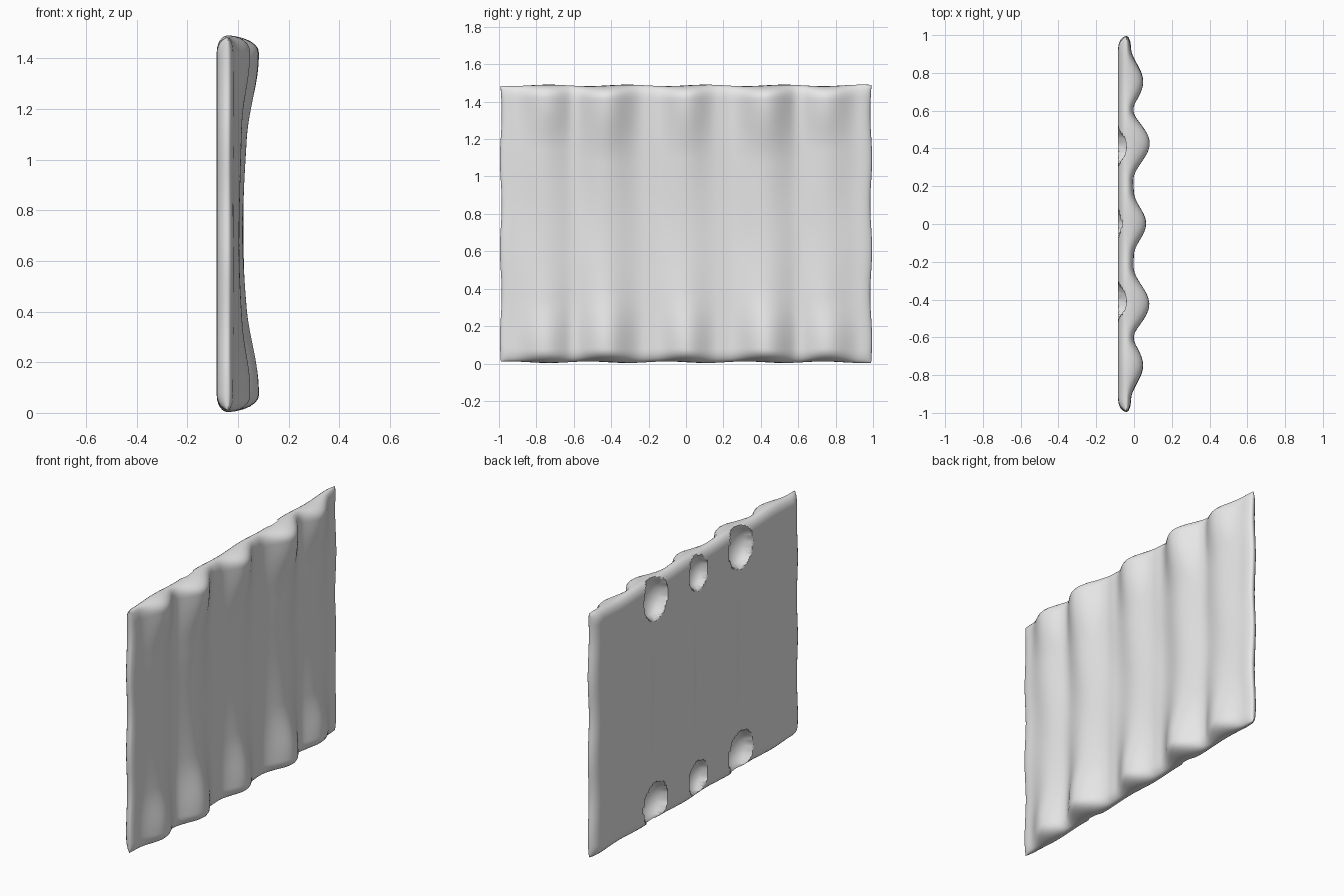
import bpy, bmesh
from math import sin, cos, pi, sqrt

cube = bpy.data.objects.get("Cube")
if cube:
    bpy.data.objects.remove(cube, do_unlink=True)

HALF, TOP = 0.99, 1.48           # half length along y, height
CORE, FLOOR, BACK = -0.04, -0.017, -0.084
ROUND = 0.065                    # edge rounding radius

# Ridges: centre y, half width, x at the ends, x at mid height, bulb length
RIDGES = [(0, 0.17, 0.064, 0.02, 0.3)]
# Dimples behind the bulbs: centre y, half width, half height, depth
DIMPLES = [(0, 0.085, 0.10, 0.065)]
for s in (-1, 1):
    RIDGES += [(s * 0.43, 0.21, 0.082, 0.022, 0.32),
               (s * 0.75, 0.19, 0.048, 0.005, 0.26)]
    DIMPLES.append((s * 0.41, 0.11, 0.125, 0.085))


def bump(d):
    return cos(d * pi / 2) ** 2 if abs(d) < 1 else 0


def edge(d):
    d = min(max(d / ROUND, 0), 1)
    return sqrt(1 - (1 - d) ** 2)


def stations(lo, hi, n):
    """Positions from lo to hi, packed closer at the rounded borders."""
    rim = [ROUND * (1 - cos(k * pi / 12)) for k in range(6)]
    a, b = lo + ROUND, hi - ROUND
    mid = [a + (b - a) * k / n for k in range(n + 1)]
    return [lo + r for r in rim] + mid + [hi - r for r in reversed(rim)]


def front_x(y, z):
    t = min(z, TOP - z)
    far = min(t / (TOP / 2), 1)
    bow = 0.5 + 0.5 * cos(far * pi)
    x = FLOOR + 0.02 * bump(y / 0.6) * (0.4 + 0.6 * bow)
    for cy, w, end, mid, length in RIDGES:
        bulb = bump(max(t - 0.09, 0) / length)
        top = mid + (end - mid) * (0.5 * bow + 0.5 * bulb)
        base = FLOOR + 0.02 * bump(cy / 0.6)
        x += (top - base) * bump((y - cy) / w)
    return x + 0.0015 * sin(17 * y + 9 * z)


def back_x(y, z):
    t = min(z, TOP - z)
    x = BACK
    for cy, w, h, depth in DIMPLES:
        r = ((y - cy) / w) ** 2 + ((t - 0.115) / h) ** 2
        x += depth * sqrt(max(1 - r, 0))
        x += 0.008 * bump((y - cy) / 0.05) * bump((z - TOP / 2) / 0.5)
    return x


def skin(bm, surface, ys, zs):
    """One wavy side of the panel, drawn in to the core at its borders."""
    rows = []
    for y in ys:
        row = []
        for z in zs:
            e = edge(HALF - abs(y)) * edge(min(z, TOP - z))
            x = CORE + (surface(y, z) - CORE) * e
            wy = y + 0.005 * sin(13 * z) * y * abs(y)
            wz = z + 0.007 + 0.004 * sin(15 * y) * (2 * z / TOP - 1)
            row.append(bm.verts.new((x, wy, wz)))
        rows.append(row)
    for a, b in zip(rows, rows[1:]):
        for k in range(len(zs) - 1):
            bm.faces.new((a[k], b[k], b[k + 1], a[k + 1]))


# Ridged panel
bm = bmesh.new()
ys, zs = stations(-HALF, HALF, 150), stations(0, TOP, 110)
skin(bm, front_x, ys, zs)
skin(bm, back_x, ys, zs)
bmesh.ops.remove_doubles(bm, verts=bm.verts, dist=0.0001)
bmesh.ops.recalc_face_normals(bm, faces=bm.faces)
mesh = bpy.data.meshes.new("ridged_panel")
bm.to_mesh(mesh)
bm.free()
panel = bpy.data.objects.new("ridged_panel", mesh)
bpy.context.collection.objects.link(panel)

# Pale grey colour
grey = bpy.data.materials.new("pale_grey")
grey.use_nodes = True
grey.diffuse_color = (0.8, 0.8, 0.8, 1)
grey.node_tree.nodes["Principled BSDF"].inputs["Base Color"].default_value = (0.8, 0.8, 0.8, 1)
mesh.materials.append(grey)

bpy.context.view_layer.objects.active = panel
panel.select_set(True)
bpy.ops.object.shade_smooth_by_angle(angle=0.8)
